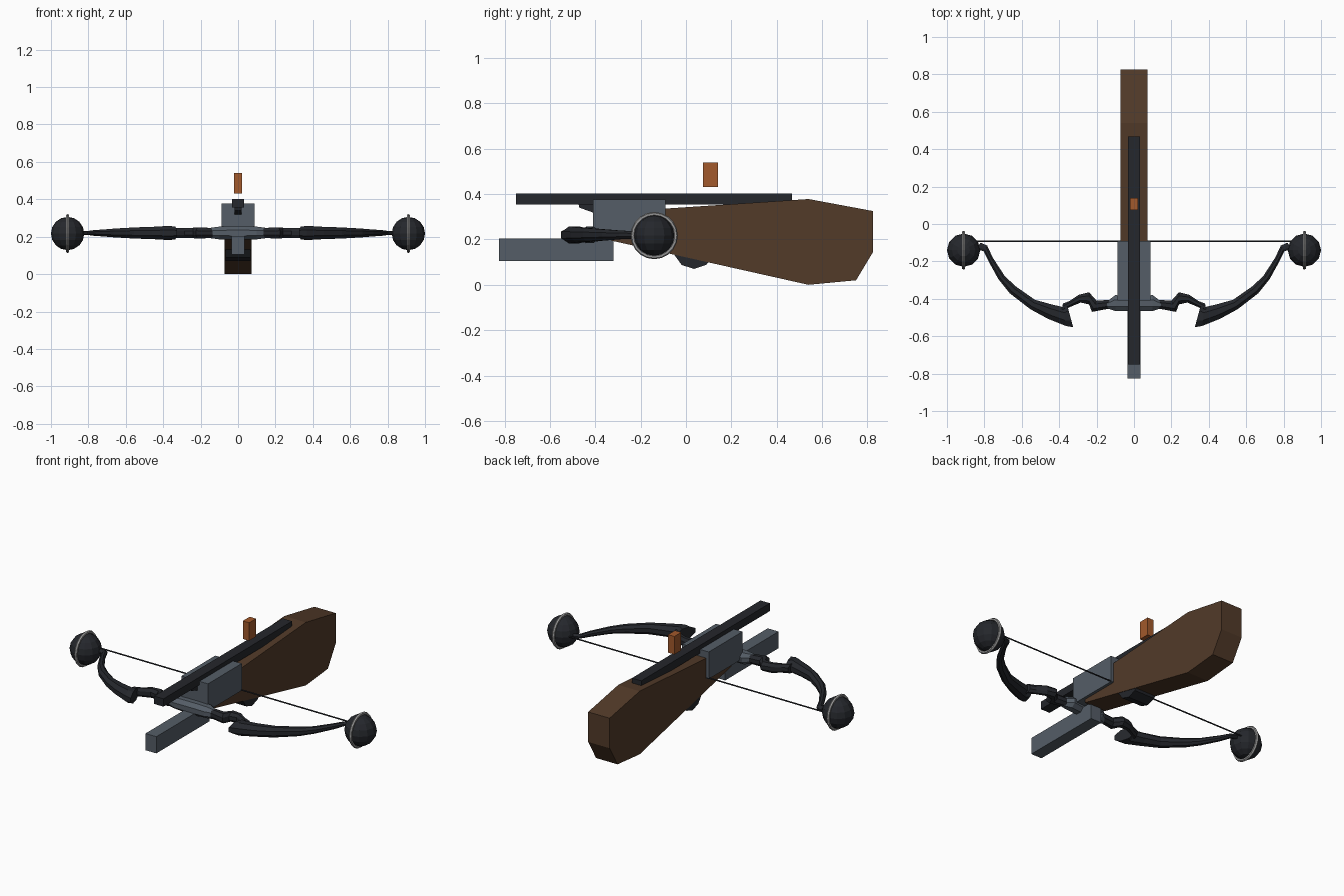
import bpy, bmesh, math
from mathutils import Vector

if "Cube" in bpy.data.objects:
    bpy.data.objects.remove(bpy.data.objects["Cube"])


def material(name, rgb):
    m = bpy.data.materials.new(name)
    m.diffuse_color = (*rgb, 1)
    m.use_nodes = True
    m.node_tree.nodes["Principled BSDF"].inputs["Base Color"].default_value = m.diffuse_color
    return m


WOOD = material("wood", (0.085, 0.043, 0.022))
STEEL = material("steel", (0.09, 0.11, 0.135))
DARK = material("dark_metal", (0.018, 0.020, 0.025))
ORANGE = material("orange", (0.36, 0.10, 0.025))
SILVER = material("silver", (0.32, 0.32, 0.32))


def finish(name, bm, mat):
    bmesh.ops.recalc_face_normals(bm, faces=bm.faces)
    me = bpy.data.meshes.new(name)
    bm.to_mesh(me)
    bm.free()
    me.materials.append(mat)
    ob = bpy.data.objects.new(name, me)
    bpy.context.collection.objects.link(ob)
    return ob


def extrude_x(name, profile, half, mat):
    """Side profile of (y, z) points given a width along x."""
    bm = bmesh.new()
    a, b = [[bm.verts.new((s * half, y, z)) for y, z in profile] for s in (-1, 1)]
    n = len(profile)
    bm.faces.new(a)
    bm.faces.new(b)
    for i in range(n):
        j = (i + 1) % n
        bm.faces.new((a[i], a[j], b[j], b[i]))
    return finish(name, bm, mat)


def box(name, half, y0, y1, z0, z1, mat):
    return extrude_x(name, [(y0, z0), (y1, z0), (y1, z1), (y0, z1)], half, mat)


def loft(name, rows, mat, side=1, z=0.22):
    """Octagonal sections; each row is front x,y, back x,y and half height."""
    bm = bmesh.new()
    rings = []
    for fx, fy, bx, by, h in rows:
        mid = Vector(((fx + bx) / 2, (fy + by) / 2, z))
        arm = Vector(((fx - bx) / 2, (fy - by) / 2, 0))
        ring = []
        for k in range(8):
            t = math.tau * (k + 0.5) / 8
            p = mid + arm * math.cos(t) * 1.08
            p.z += h * math.sin(t) * 1.08
            p.x *= side
            ring.append(bm.verts.new(p))
        rings.append(ring)
    for r, s in zip(rings, rings[1:]):
        for k in range(8):
            j = (k + 1) % 8
            bm.faces.new((r[k], r[j], s[j], s[k]))
    bm.faces.new(rings[0])
    bm.faces.new(rings[-1])
    return finish(name, bm, mat)


# Stock, rail, receiver, lower bar and sight
extrude_x("stock", [(0.825, 0.325), (0.825, 0.145), (0.75, 0.02), (0.54, 0.0),
                    (-0.33, 0.195), (-0.33, 0.32), (0.54, 0.378)], 0.071, WOOD)
box("rail", 0.031, -0.75, 0.468, 0.355, 0.402, DARK)
box("receiver", 0.088, -0.41, -0.09, 0.215, 0.377, STEEL)
box("lower_bar", 0.036, -0.825, -0.32, 0.105, 0.205, STEEL)
box("sight", 0.021, 0.075, 0.14, 0.432, 0.54, ORANGE)

# Rounded trigger guard under the stock
guard = [(0.035 + 0.092 * math.cos(math.tau * (k + 0.5) / 10),
          0.162 + 0.092 * math.sin(math.tau * (k + 0.5) / 10)) for k in range(10)]
extrude_x("trigger_guard", guard, 0.068, DARK)

# Small rail bracket in front of the receiver
extrude_x("rail_bracket", [(-0.475, 0.36), (-0.47, 0.34), (-0.40, 0.315), (-0.40, 0.36)],
          0.02, DARK)

# Central riser
half = [(0.145, -0.45, 0.145, -0.415, 0.028), (0.10, -0.465, 0.10, -0.38, 0.034),
        (0.04, -0.465, 0.04, -0.385, 0.036)]
mirror = [(-a, b, -c, d, h) for a, b, c, d, h in reversed(half)]
loft("riser", half + mirror, STEEL)

# Limbs, limb brackets and end weights, mirrored left and right
limb = [(0.845, -0.135, 0.82, -0.10, 0.009), (0.805, -0.145, 0.785, -0.115, 0.011),
        (0.78, -0.195, 0.755, -0.18, 0.015), (0.725, -0.295, 0.69, -0.28, 0.019),
        (0.665, -0.37, 0.63, -0.335, 0.024), (0.555, -0.455, 0.53, -0.405, 0.030),
        (0.46, -0.507, 0.44, -0.43, 0.033), (0.365, -0.545, 0.375, -0.445, 0.038),
        (0.325, -0.552, 0.36, -0.425, 0.034)]
bracket = [(0.39, -0.475, 0.38, -0.425, 0.026), (0.345, -0.445, 0.345, -0.412, 0.025),
           (0.285, -0.42, 0.295, -0.378, 0.028), (0.24, -0.43, 0.24, -0.365, 0.028),
           (0.225, -0.47, 0.20, -0.41, 0.029), (0.12, -0.45, 0.12, -0.405, 0.027)]
for side, label in ((1, "right"), (-1, "left")):
    loft("limb_" + label, limb, DARK, side)
    loft("limb_bracket_" + label, bracket, DARK, side)
    centre = (side * 0.911, -0.14, 0.217)
    bpy.ops.mesh.primitive_uv_sphere_add(segments=12, ring_count=8, radius=0.089,
                                         location=centre)
    ball = bpy.context.object
    ball.name = "limb_weight_" + label
    ball.data.materials.append(DARK)
    bpy.ops.mesh.primitive_torus_add(major_segments=20, minor_segments=6,
                                     major_radius=0.095, minor_radius=0.009,
                                     location=centre, rotation=(0, math.pi / 2, 0))
    ring = bpy.context.object
    ring.name = "weight_ring_" + label
    ring.data.materials.append(SILVER)

# Bow string
bpy.ops.mesh.primitive_cylinder_add(vertices=6, radius=0.004, depth=1.7,
                                    location=(0, -0.093, 0.22),
                                    rotation=(0, math.pi / 2, 0))
string = bpy.context.object
string.name = "bow_string"
string.data.materials.append(DARK)
